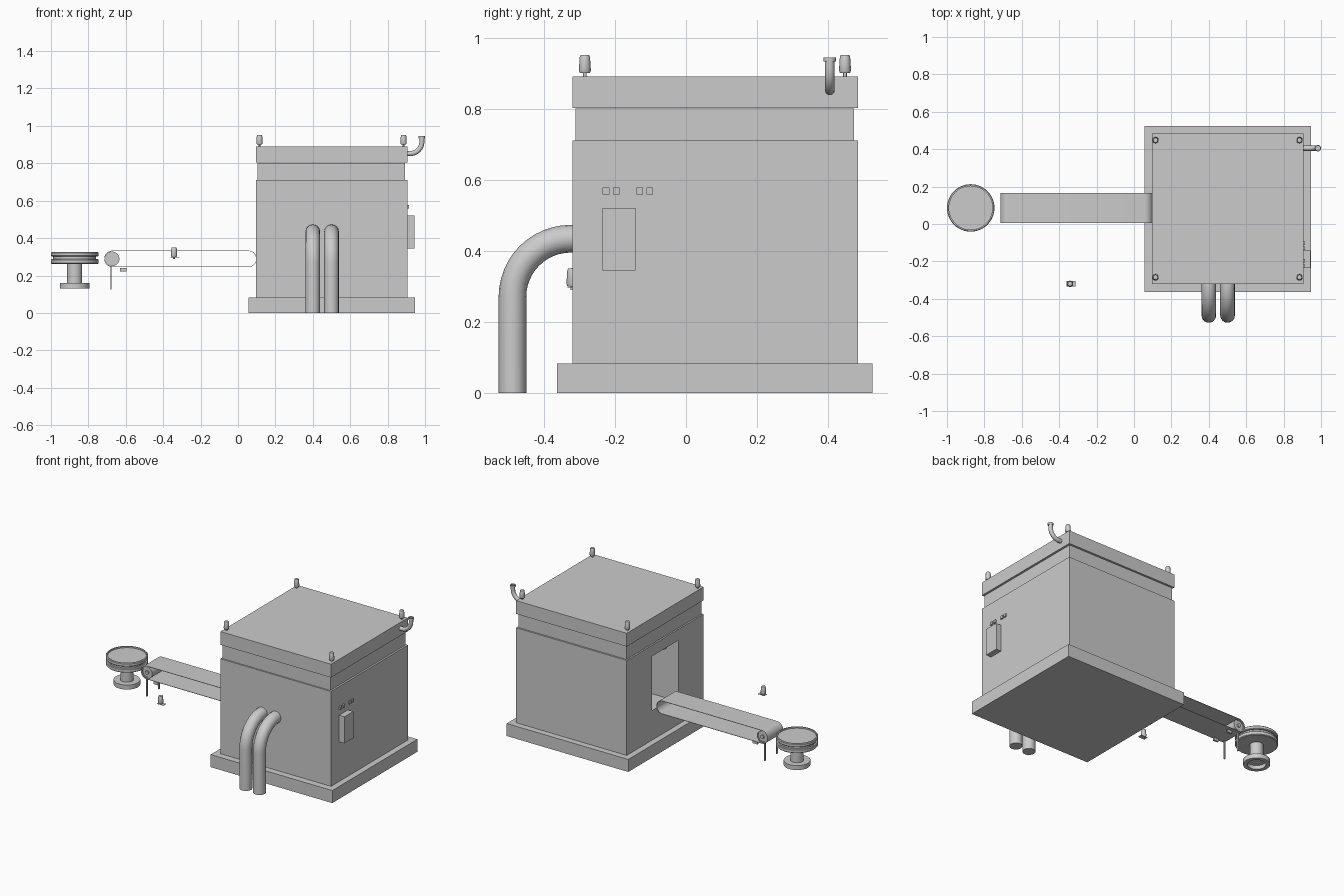
import bpy, bmesh
from math import sin, cos, pi, radians

if "Cube" in bpy.data.objects:
    bpy.data.objects.remove(bpy.data.objects["Cube"])


def finish(name, bm, smooth=False):
    bmesh.ops.recalc_face_normals(bm, faces=bm.faces)
    me = bpy.data.meshes.new(name)
    bm.to_mesh(me)
    bm.free()
    ob = bpy.data.objects.new(name, me)
    bpy.context.collection.objects.link(ob)
    if smooth:
        smooth_by_angle(ob)
    return ob


def smooth_by_angle(ob):
    bpy.ops.object.select_all(action='DESELECT')
    ob.select_set(True)
    bpy.context.view_layer.objects.active = ob
    bpy.ops.object.shade_smooth_by_angle(angle=radians(35))


def box(name, x0, x1, y0, y1, z0, z1):
    bm = bmesh.new()
    bmesh.ops.create_cube(bm, size=1)
    for v in bm.verts:
        v.co = (x0 + (v.co.x + .5) * (x1 - x0),
                y0 + (v.co.y + .5) * (y1 - y0),
                z0 + (v.co.z + .5) * (z1 - z0))
    return finish(name, bm)


def lathe(name, profile, loc, n=32, axis='Z'):
    """Spin an (r, h) profile; r = 0 ends are welded closed."""
    bm = bmesh.new()
    rings = []
    for k in range(n):
        c, s = cos(2 * pi * k / n), sin(2 * pi * k / n)
        rings.append([bm.verts.new((r * c, r * s, h) if axis == 'Z' else (r * c, h, r * s))
                      for r, h in profile])
    for k in range(n):
        a, b = rings[k], rings[(k + 1) % n]
        for i in range(len(profile) - 1):
            bm.faces.new((a[i], b[i], b[i + 1], a[i + 1]))
    bmesh.ops.remove_doubles(bm, verts=bm.verts, dist=1e-5)
    ob = finish(name, bm, True)
    ob.location = loc
    return ob


def pipe(name, pts, radius):
    cu = bpy.data.curves.new(name, 'CURVE')
    cu.dimensions = '3D'
    cu.bevel_depth = radius
    cu.bevel_resolution = 6
    cu.use_fill_caps = True
    sp = cu.splines.new('POLY')
    sp.points.add(len(pts) - 1)
    for p, co in zip(sp.points, pts):
        p.co = (*co, 1)
    ob = bpy.data.objects.new(name, cu)
    bpy.context.collection.objects.link(ob)
    bpy.ops.object.select_all(action='DESELECT')
    ob.select_set(True)
    bpy.context.view_layer.objects.active = ob
    bpy.ops.object.convert(target='MESH')
    smooth_by_angle(bpy.context.view_layer.objects.active)


def lamp(name, x, y, z):
    lathe(name, [(0, 0), (.005, 0), (.005, .011), (.014, .011), (.017, .018),
                 (.0145, .056), (.012, .061), (0, .062)], (x, y, z), 16)


# Cabinet: plinth, neck and lid
box("base_plinth", .055, .945, -.364, .525, 0, .083)
box("upper_neck", .105, .893, -.311, .473, .711, .801)
box("lid", .095, .905, -.32, .484, .803, .891)

# Hollow cabinet body, single-skinned, with a doorway in the -x wall
bx0, bx1, by0, by1, bz0, bz1 = .095, .905, -.32, .484, .083, .711
bm = bmesh.new()


def quad(*cs):
    bm.faces.new([bm.verts.new(c) for c in cs])


ys, zs = [by0, -.052, .218, by1], [bz0, .28, .638, bz1]
for i in range(3):
    for j in range(3):
        if (i, j) != (1, 1):
            quad((bx0, ys[i], zs[j]), (bx0, ys[i], zs[j + 1]),
                 (bx0, ys[i + 1], zs[j + 1]), (bx0, ys[i + 1], zs[j]))
quad((bx1, by0, bz0), (bx1, by1, bz0), (bx1, by1, bz1), (bx1, by0, bz1))
for y in (by0, by1):
    quad((bx0, y, bz0), (bx1, y, bz0), (bx1, y, bz1), (bx0, y, bz1))
for z in (bz0, bz1):
    quad((bx0, by0, z), (bx1, by0, z), (bx1, by1, z), (bx0, by1, z))
bmesh.ops.remove_doubles(bm, verts=bm.verts, dist=1e-5)
finish("cabinet_body", bm)

# Corner lamps on the lid and a detached lamp with its plate
for x in (.115, .885):
    for y in (-.285, .448):
        lamp("corner_lamp", x, y, .89)
lamp("side_lamp", -.342, -.32, .289)
box("side_lamp_plate", -.36, -.312, -.334, -.305, .296, .298)

# Two bent pipes on the front
arc = [i * pi / 2 / 12 for i in range(13)]
for x in (.4, .5):
    pts = [(x, -.31, .434)]
    pts += [(x, -.325 - .164 * sin(a), .27 + .164 * cos(a)) for a in arc]
    pipe("front_pipe", pts + [(x, -.489, 0)], .039)

# Small exhaust with a flared, open mouth
pts = [(.9, .405, .852)] + [(.92 + .063 * sin(a), .405, .915 - .063 * cos(a)) for a in arc]
pipe("exhaust_pipe", pts + [(.983, .405, .936)], .0135)
lathe("exhaust_mouth", [(.0135, 0), (.017, 0), (.017, .012), (.012, .012), (.012, .003), (0, .003)],
      (.983, .405, .933), 24)

# Control box and indicator buttons on the right side
box("control_box", .9, .943, -.235, -.142, .345, .521)
for y in (-.235, -.206, -.14, -.112):
    box("indicator_button", .9, .914, y, y + .019, .559, .578)

# Conveyor belt: thin closed loop, open at the sides
bm = bmesh.new()


def loop(r, y):
    half = [-pi / 2 + i * pi / 16 for i in range(17)]
    pts = [(.056 + r * cos(a), .289 + r * sin(a)) for a in half]
    pts += [(-.671 - r * cos(a), .289 - r * sin(a)) for a in half]
    return [bm.verts.new((x, y, z)) for x, z in pts]


loops = [loop(.044, .006), loop(.044, .167), loop(.0415, .167), loop(.0415, .006)]
n = len(loops[0])
for k in range(4):
    a, b = loops[k], loops[(k + 1) % 4]
    for i in range(n):
        bm.faces.new((a[i], a[(i + 1) % n], b[(i + 1) % n], b[i]))
finish("conveyor_belt", bm, True)

# Drive roller, thin legs and cross bracket under the belt
lathe("belt_roller", [(0, 0), (.012, 0), (.012, .008), (.033, .008), (.033, .003), (.039, .003),
                      (.039, .158), (.033, .158), (.033, .153), (.012, .153), (.012, .161), (0, .161)],
      (-.673, .006, .289), 32, 'Y')
for y in (.015, .14):
    box("belt_leg", -.683, -.677, y, y + .012, .126, .25)
    box("belt_bracket", -.63, -.595, y, y + .012, .222, .24)

# Round turntable on a hollow foot
lathe("turntable", [(0, .155), (.055, .155), (.055, .13), (.08, .13), (.08, .16), (.04, .16), (.04, .262),
                    (.123, .262), (.127, .266), (.127, .284), (.123, .288), (.115, .288), (.115, .302),
                    (.123, .302), (.127, .306), (.127, .321), (.123, .325), (.116, .325), (.116, .316),
                    (0, .316)], (-.873, .086, 0), 48)
